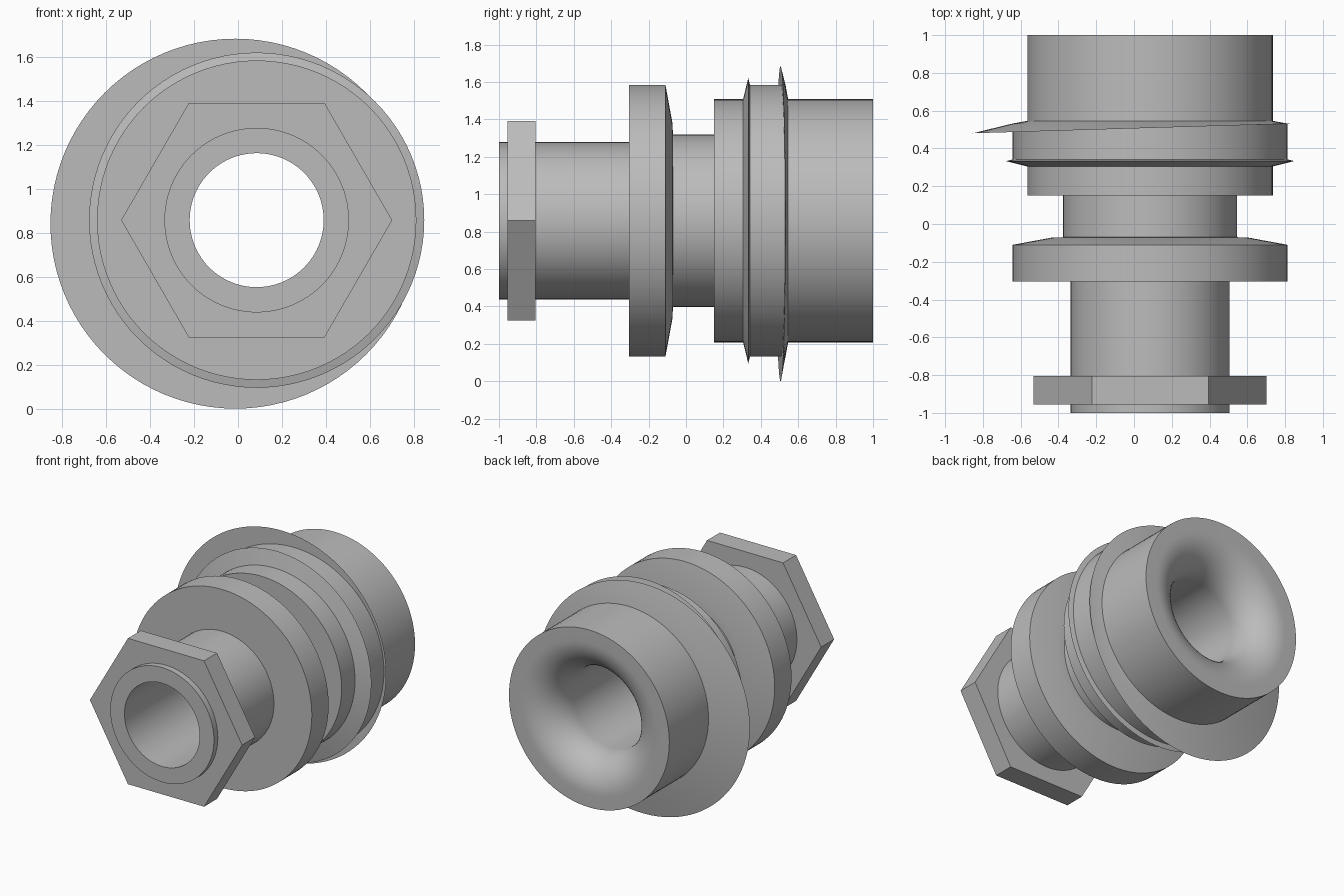
import bpy
import bmesh
from math import sin, cos, pi, radians

cube = bpy.data.objects.get("Cube")
if cube:
    bpy.data.objects.remove(cube, do_unlink=True)

AX, AZ = 0.085, 0.858      # centre line of the turned body, running along y
SEG = 96

metal = bpy.data.materials.new("plain_grey")
metal.use_nodes = True
grey = (0.5, 0.5, 0.5, 1)
metal.diffuse_color = grey
metal.node_tree.nodes["Principled BSDF"].inputs["Base Color"].default_value = grey


def circle(r, y, x=AX, z=AZ, n=SEG, slope=0.0):
    """Ring of points around the y direction, optionally tilted along x."""
    pts = []
    for i in range(n):
        a = 2 * pi * i / n
        px = x + r * cos(a)
        pts.append((px, y + slope * px, z + r * sin(a)))
    return pts


def loft(name, rings, closed=False, smooth=True):
    """Bridge successive rings of points into one surface."""
    bm = bmesh.new()
    loops = [[bm.verts.new(p) for p in ring] for ring in rings]
    pairs = list(zip(loops, loops[1:]))
    if closed:
        pairs.append((loops[-1], loops[0]))
    for a, b in pairs:
        n = len(a)
        for i in range(n):
            j = (i + 1) % n
            bm.faces.new((a[i], a[j], b[j], b[i]))
    bmesh.ops.recalc_face_normals(bm, faces=bm.faces)
    mesh = bpy.data.meshes.new(name)
    bm.to_mesh(mesh)
    bm.free()
    mesh.materials.append(metal)
    obj = bpy.data.objects.new(name, mesh)
    bpy.context.collection.objects.link(obj)
    if smooth:
        bpy.ops.object.select_all(action="DESELECT")
        obj.select_set(True)
        bpy.context.view_layer.objects.active = obj
        bpy.ops.object.shade_smooth_by_angle(angle=radians(25))
    return obj


# Turned body: outer profile as (radius, y), front to back
BORE = 0.305
profile = [
    (BORE, -1.0), (0.42, -1.0), (0.42, -0.305),            # front pipe
    (0.727, -0.305), (0.727, -0.11), (0.52, -0.072),       # front flange
    (0.46, -0.07), (0.46, 0.15),                           # neck
    (0.65, 0.15), (0.65, 0.305),                           # collar
    (0.763, 0.333), (0.727, 0.342),                        # thin lip
    (0.727, 0.53), (0.65, 0.545), (0.65, 1.0),             # rear flange and pipe
]
# Rounded mouth of the bore at the back
ROUND = 0.25
for k in range(17):
    a = pi / 2 * k / 16
    profile.append((BORE + ROUND * (1 - sin(a)), 1 - ROUND * (1 - cos(a))))
loft("turned_body", [circle(r, y) for r, y in profile], closed=True)

# Hexagonal nut around the front pipe
nut = [(0.4, -0.955), (0.617, -0.955), (0.617, -0.805), (0.4, -0.805)]
loft("hex_nut", [circle(r, y, n=6) for r, y in nut], closed=True, smooth=False)

# Off-centre tilted skirt around the rear flange
loft("tilted_skirt", [
    circle(0.70, 0.506, slope=0.03),
    circle(0.842, 0.506, x=-0.012, z=0.842, slope=0.03),
    circle(0.727, 0.532),
    circle(0.65, 0.546),
], closed=True)
